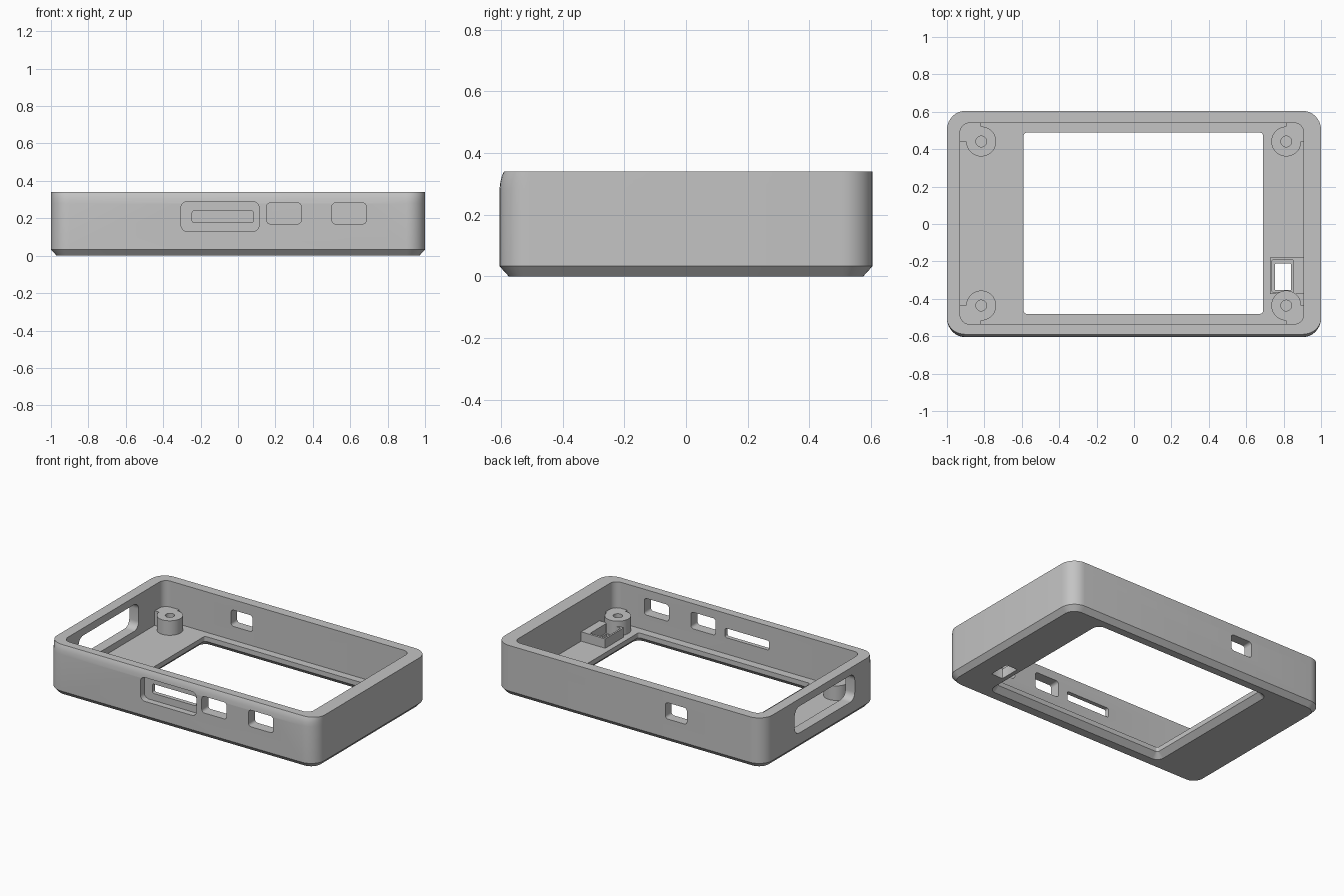
import bpy, bmesh
from math import pi, cos, sin

old = bpy.data.objects.get("Cube")
if old:
    bpy.data.objects.remove(old, do_unlink=True)

grey = bpy.data.materials.new("plain grey")
grey.use_nodes = True
COLOUR = (0.55, 0.55, 0.55, 1)
grey.diffuse_color = COLOUR
grey.node_tree.nodes["Principled BSDF"].inputs["Base Color"].default_value = COLOUR

TOP, FLOOR = 0.34, 0.067
WALL_X, WALL_Y = (-0.93, 0.907), (-0.535, 0.54)   # inside of the walls


def rounded(a0, a1, b0, b1, r, n=8):
    """Rounded rectangle outline, counter-clockwise."""
    pts = []
    corners = [(a1 - r, b1 - r), (a0 + r, b1 - r), (a0 + r, b0 + r), (a1 - r, b0 + r)]
    for q, (a, b) in enumerate(corners):
        for i in range(n + 1):
            t = (q + i / n) * pi / 2
            pts.append((a + r * cos(t), b + r * sin(t)))
    return pts


def loft(name, rings):
    """Closed solid through rings with equal point counts."""
    bm = bmesh.new()
    loops = [[bm.verts.new(p) for p in ring] for ring in rings]
    bm.faces.new(loops[0])
    bm.faces.new(loops[-1])
    n = len(loops[0])
    for low, high in zip(loops, loops[1:]):
        for i in range(n):
            j = (i + 1) % n
            bm.faces.new((low[i], low[j], high[j], high[i]))
    bmesh.ops.recalc_face_normals(bm, faces=bm.faces)
    mesh = bpy.data.meshes.new(name)
    bm.to_mesh(mesh)
    bm.free()
    mesh.materials.append(grey)
    obj = bpy.data.objects.new(name, mesh)
    bpy.context.collection.objects.link(obj)
    return obj


def prism(name, outline, start, end, axis="z"):
    place = {"x": lambda a, b, d: (d, a, b),
             "y": lambda a, b, d: (a, d, b),
             "z": lambda a, b, d: (a, b, d)}[axis]
    return loft(name, [[place(a, b, d) for a, b in outline] for d in (start, end)])


def select_only(obj):
    bpy.ops.object.select_all(action="DESELECT")
    obj.select_set(True)
    bpy.context.view_layer.objects.active = obj


def cut(obj, cutter):
    cutter.hide_render = True
    select_only(obj)
    mod = obj.modifiers.new("cut", "BOOLEAN")
    mod.operation, mod.solver, mod.object = "DIFFERENCE", "EXACT", cutter
    bpy.ops.object.modifier_apply(modifier=mod.name)
    bpy.data.objects.remove(cutter, do_unlink=True)


def smooth(obj):
    select_only(obj)
    bpy.ops.object.shade_smooth_by_angle(angle=pi / 6)


# Outer shell: chamfered underside, front face easing inward at the rim
def shell_ring(z, inset, lean):
    ring = []
    for x, y in rounded(-1 + inset, 1 - inset, -0.605 + inset, 0.605 - inset, 0.1 - inset):
        ring.append((x, y + lean * max(0, (-y - 0.505) / 0.1), z))
    return ring


case = loft("case_shell", [shell_ring(*s) for s in (
    (0, 0.03, 0), (0.033, 0, 0), (0.28, 0, 0), (0.305, 0, 0.003), (0.325, 0, 0.008), (TOP, 0, 0.015))])

# Inner cavity
cut(case, prism("cavity", rounded(*WALL_X, *WALL_Y, 0.05), FLOOR, 0.5))

# Display window, flaring out towards the underside
cut(case, loft("window", [
    [(x, y, z) for x, y in rounded(-0.59 - g, 0.69 + g, -0.48 - g, 0.488 + g, 0.015 + g)]
    for z, g in ((-0.01, 0.045), (0.035, 0), (0.1, 0))]))

# Front: recessed slot and two ports
cut(case, prism("slot_recess", rounded(-0.305, 0.113, 0.13, 0.29, 0.035), -0.7, -0.563, "y"))
cut(case, prism("slot", rounded(-0.245, 0.083, 0.177, 0.24, 0.012), -0.7, -0.45, "y"))
for left, right in ((0.153, 0.338), (0.502, 0.686)):
    cut(case, prism("port", rounded(left, right, 0.17, 0.282, 0.02), -0.7, -0.45, "y"))

# Back port and large opening in the right side wall
cut(case, prism("back_port", rounded(-0.43, -0.27, 0.16, 0.27, 0.02), 0.45, 0.7, "y"))
cut(case, prism("side_opening", rounded(-0.37, 0.27, 0.11, 0.29, 0.05), -1.1, -0.85, "x"))

# Button hole through the floor
cut(case, prism("button_hole", rounded(0.754, 0.84, -0.353, -0.212, 0.004, 2), -0.1, 0.2))
smooth(case)

# Raised button housing joined to the side wall
housing = prism("button_housing", rounded(0.727, 0.93, -0.375, -0.178, 0.002, 2), FLOOR - 0.01, 0.13)
cut(housing, prism("pocket", rounded(0.739, 0.85, -0.363, -0.193, 0.002, 2), 0, 0.2))

# Screw posts, each filled out into its corner
R = 0.08
for side, x in (("right", -0.817), ("left", 0.814)):
    for end, y in (("front", -0.436), ("back", 0.441)):
        sx, sy = (1 if x > 0 else -1), (1 if y > 0 else -1)
        dx = abs(WALL_X[x > 0] - x) + 0.01
        dy = abs(WALL_Y[y > 0] - y) + 0.01
        arc = [(R * cos(t), R * sin(t)) for t in (pi / 2 + 1.5 * pi * i / 36 for i in range(37))]
        outline = arc + [(dx, 0), (dx, dy), (0, dy)]
        post = prism(f"screw_post_{end}_{side}",
                     [(x + sx * a, y + sy * b) for a, b in outline], FLOOR - 0.01, 0.165)
        r = 0.029
        cut(post, prism("screw_hole", rounded(x - r, x + r, y - r, y + r, r * 0.999, 6), FLOOR, 0.3))
        smooth(post)
